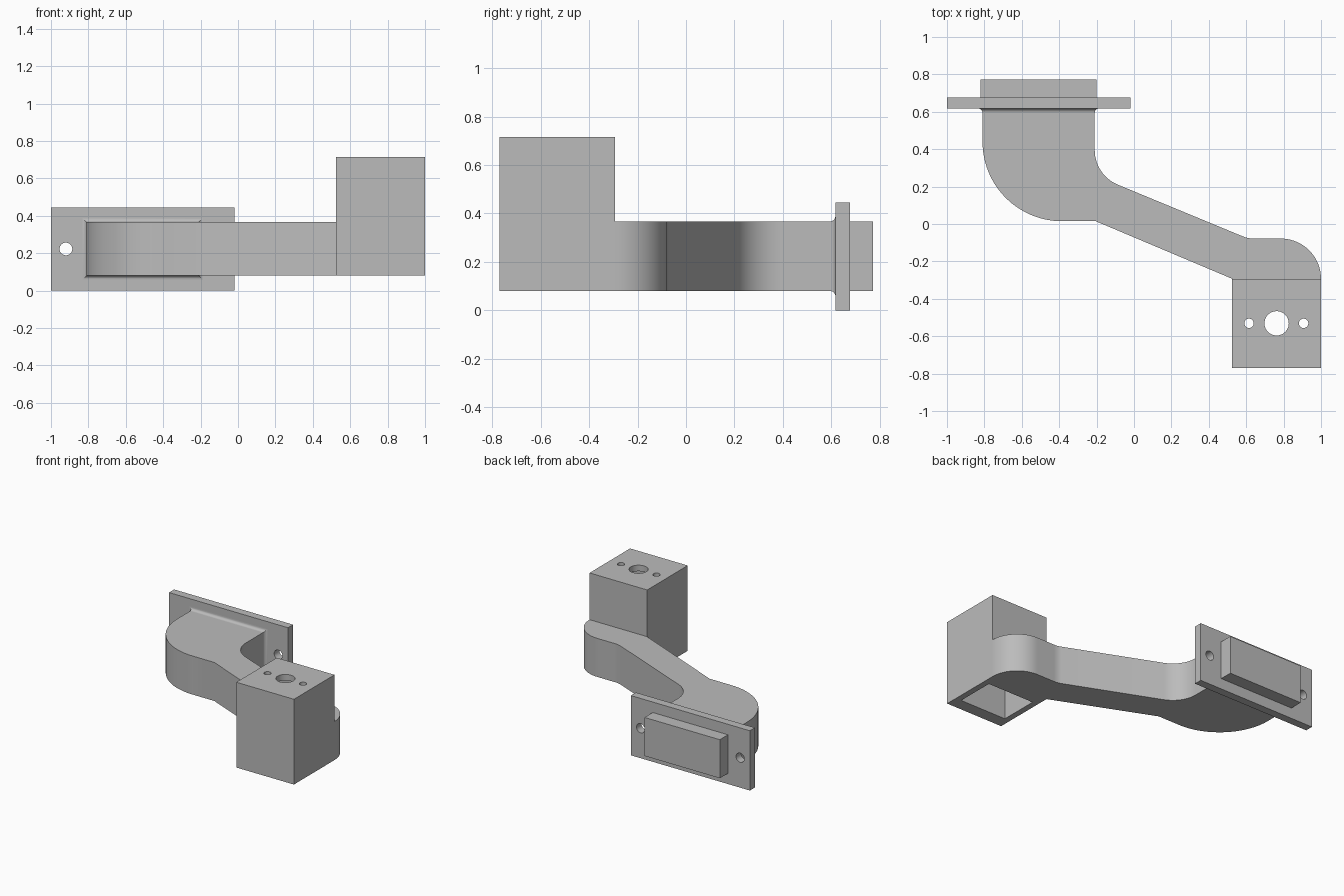
import bpy, bmesh
from math import sin, cos, pi, radians
from mathutils import Matrix

cube = bpy.data.objects.get("Cube")
if cube:
    bpy.data.objects.remove(cube, do_unlink=True)

grey = bpy.data.materials.new("plain grey")
grey.use_nodes = True
colour = (0.5, 0.5, 0.5, 1)
grey.diffuse_color = colour
grey.node_tree.nodes["Principled BSDF"].inputs["Base Color"].default_value = colour


def finish(name, bm):
    bmesh.ops.recalc_face_normals(bm, faces=bm.faces)
    mesh = bpy.data.meshes.new(name)
    bm.to_mesh(mesh)
    bm.free()
    mesh.materials.append(grey)
    obj = bpy.data.objects.new(name, mesh)
    bpy.context.collection.objects.link(obj)
    return obj


def box(name, low, high):
    bm = bmesh.new()
    bmesh.ops.create_cube(bm, size=1)
    for v in bm.verts:
        for i in range(3):
            v.co[i] = low[i] if v.co[i] < 0 else high[i]
    return finish(name, bm)


def rod(name, centre, radius, depth, axis="Z"):
    bm = bmesh.new()
    turn = Matrix.Rotation(pi / 2, 4, "X") if axis == "Y" else Matrix()
    bmesh.ops.create_cone(bm, cap_ends=True, segments=40, radius1=radius,
                          radius2=radius, depth=depth,
                          matrix=Matrix.Translation(centre) @ turn)
    return finish(name, bm)


def select(obj):
    bpy.ops.object.select_all(action="DESELECT")
    obj.select_set(True)
    bpy.context.view_layer.objects.active = obj


def cut(obj, cutters):
    select(obj)
    for cutter in cutters:
        cutter.hide_render = True
        mod = obj.modifiers.new("cut", "BOOLEAN")
        mod.operation, mod.solver, mod.object = "DIFFERENCE", "EXACT", cutter
        bpy.ops.object.modifier_apply(modifier=mod.name)
        bpy.data.objects.remove(cutter, do_unlink=True)


def smooth(obj):
    select(obj)
    bpy.ops.object.shade_smooth_by_angle(angle=radians(30))


def arc(cx, cy, r, start, end, steps=16):
    angles = [radians(start + (end - start) * i / steps) for i in range(steps + 1)]
    return [(cx + r * cos(a), cy + r * sin(a)) for a in angles]


LOW, HIGH = 0.08, 0.367          # arm underside and top
FRONT, BACK = 0.617, 0.677       # flange faces

# Curved arm: plan outline extruded upwards
outline = [(-0.81, FRONT)]
outline += arc(-0.385, 0.44, 0.425, 180, 270, 28)
outline += [(-0.205, 0.015), (0.525, -0.293), (1, -0.293)]
outline += arc(0.785, -0.293, 0.215, 0, 90, 20)
outline += arc(0.64, 0.072, 0.15, 270, 247, 6)
outline += arc(-0.01, 0.395, 0.2, 247, 180, 18)
outline += [(-0.21, FRONT)]
bm = bmesh.new()
base = bm.faces.new([bm.verts.new((x, y, LOW)) for x, y in outline])
top = bmesh.ops.extrude_face_region(bm, geom=[base])["geom"]
bmesh.ops.translate(bm, vec=(0, 0, HIGH - LOW),
                    verts=[g for g in top if isinstance(g, bmesh.types.BMVert)])
smooth(finish("curved_arm", bm))

# Concave fillet where the arm meets the flange
bm = bmesh.new()
r, rings = 0.022, []
for i in range(7):
    a = i / 6 * pi / 2
    grow, y = r * (1 - cos(a)), FRONT - r + r * sin(a)
    x0, x1, z0, z1 = -0.81 - grow, -0.21 + grow, LOW - grow, HIGH + grow
    rings.append([bm.verts.new((x, y, z))
                  for x, z in ((x0, z0), (x1, z0), (x1, z1), (x0, z1))])
for a, b in zip(rings, rings[1:]):
    for i in range(4):
        j = (i + 1) % 4
        bm.faces.new((a[i], a[j], b[j], b[i]))
bm.faces.new(rings[0])
bm.faces.new(rings[-1])
smooth(finish("arm_fillet", bm))

# Mounting flange with two screw holes
flange = box("mounting_flange", (-1, FRONT, 0), (-0.02, BACK, 0.445))
cut(flange, [rod("screw_hole", (x, 0.647, 0.223), 0.034, 0.3, "Y")
             for x in (-0.92, -0.1)])
smooth(flange)

# Raised plug behind the flange
box("back_plug", (-0.82, BACK, LOW), (-0.2, 0.773, HIGH))

# Hollow block, open underneath, with holes through its top
block = box("hollow_block", (0.525, -0.77, LOW), (1, -0.293, 0.715))
cut(block, [box("pocket", (0.57, -0.677, 0), (0.955, -0.386, 0.67))]
    + [rod("top_hole", (x, -0.531, 0.7), radius, 0.2)
       for x, radius in ((0.615, 0.025), (0.7625, 0.065), (0.907, 0.025))])
smooth(block)
